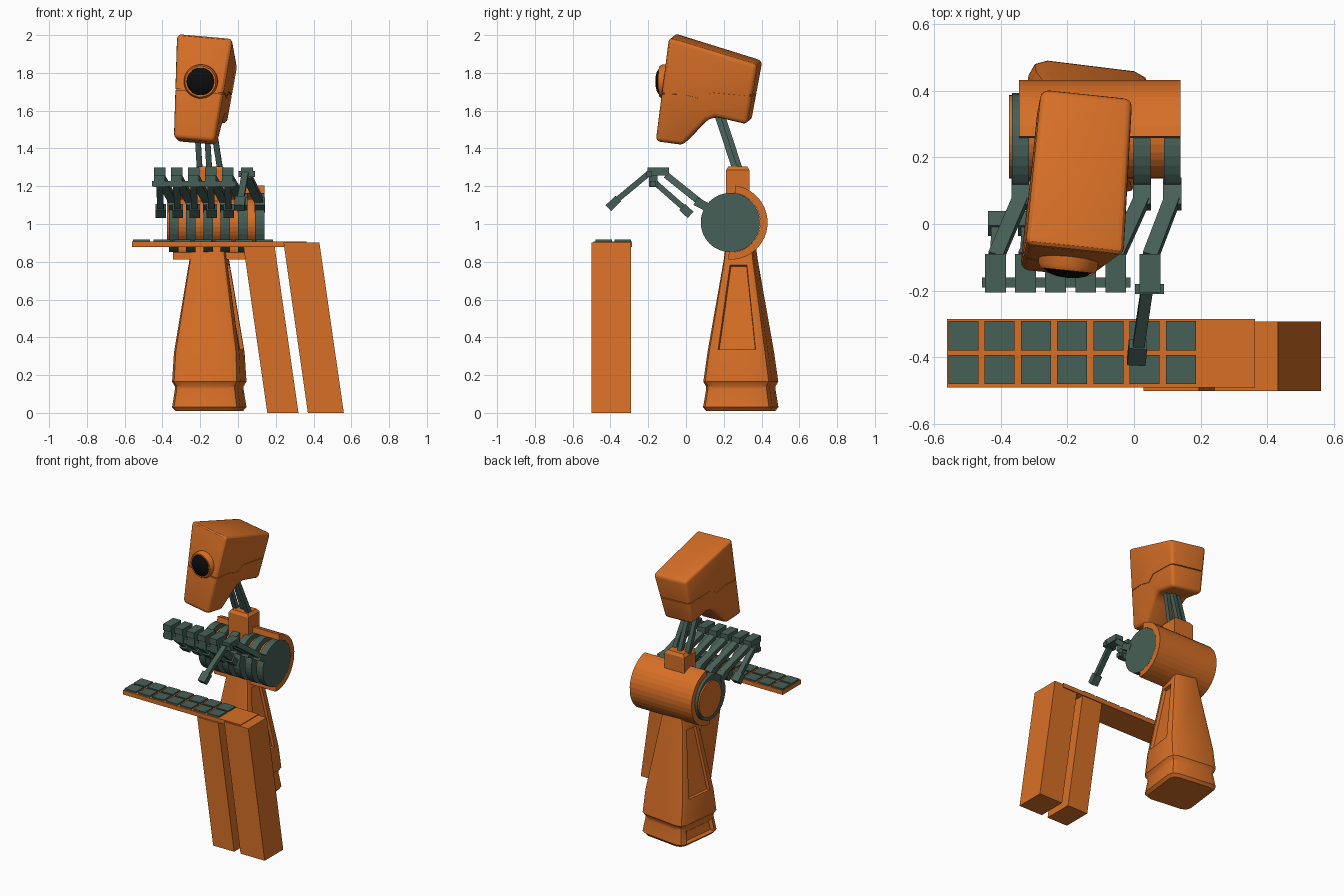
import bpy, bmesh
from math import sin, cos, pi, radians
from mathutils import Matrix, Vector

if "Cube" in bpy.data.objects:
    bpy.data.objects.remove(bpy.data.objects["Cube"])


def material(name, color):
    m = bpy.data.materials.new(name)
    m.use_nodes = True
    m.diffuse_color = color
    m.node_tree.nodes["Principled BSDF"].inputs["Base Color"].default_value = color
    return m


ORANGE = material("orange", (0.68, 0.16, 0.02, 1))
GREEN = material("dark green", (0.062, 0.115, 0.093, 1))
BLACK = material("black", (0.004, 0.004, 0.004, 1))


def finish(name, bm, mat, smooth=False, matrix=None):
    if matrix:
        bm.transform(matrix)
    bmesh.ops.recalc_face_normals(bm, faces=bm.faces)
    mesh = bpy.data.meshes.new(name)
    bm.to_mesh(mesh)
    bm.free()
    mesh.materials.append(mat)
    ob = bpy.data.objects.new(name, mesh)
    bpy.context.collection.objects.link(ob)
    if smooth:
        bpy.ops.object.select_all(action="DESELECT")
        ob.select_set(True)
        bpy.context.view_layer.objects.active = ob
        bpy.ops.object.shade_smooth_by_angle(angle=radians(30))
    return ob


def prism(profile, x0, x1):
    """Extrude a (y, z) outline along x."""
    bm = bmesh.new()
    face = bm.faces.new([bm.verts.new((x0, y, z)) for y, z in profile])
    new = bmesh.ops.extrude_face_region(bm, geom=[face])["geom"]
    bmesh.ops.translate(bm, vec=(x1 - x0, 0, 0),
                        verts=[v for v in new if isinstance(v, bmesh.types.BMVert)])
    return bm


def box(bm, lo, hi):
    lo, hi = Vector(lo), Vector(hi)
    m = Matrix.Translation((lo + hi) / 2) @ Matrix.Diagonal((*(hi - lo), 1))
    return bmesh.ops.create_cube(bm, size=1, matrix=m)["verts"]


def bar(bm, a, b, width, thick):
    """Square bar from a to b, its width along x."""
    a, b = Vector(a), Vector(b)
    d = (b - a).normalized()
    side = (Vector((1, 0, 0)) - d * d.x).normalized()
    rot = Matrix((side, d.cross(side), d)).transposed().to_4x4()
    bmesh.ops.create_cube(bm, size=1, matrix=Matrix.Translation((a + b) / 2) @ rot
                          @ Matrix.Diagonal((width, thick, (b - a).length, 1)))


def arc(cy, cz, r, a0, a1, n):
    return [(cy + r * cos(a0 + (a1 - a0) * i / n), cz + r * sin(a0 + (a1 - a0) * i / n))
            for i in range(n + 1)]


# Pedestal: rounded-square loft with recessed side panels
levels = [(0.01, 0.165, 0.17), (0.03, 0.182, 0.185), (0.125, 0.168, 0.17),
          (0.14, 0.168, 0.17), (0.165, 0.182, 0.184), (0.32, 0.174, 0.162),
          (0.80, 0.10, 0.083), (0.90, 0.085, 0.07)]
bm = bmesh.new()
rings = []
for z, hx, hy in levels:
    r = 0.28 * min(hx, hy)
    ring = []
    for c in range(4):
        sx, sy = (1, -1, -1, 1)[c], (1, 1, -1, -1)[c]
        for k in range(3):
            a = c * pi / 2 + k * pi / 4
            ring.append(bm.verts.new((sx * (hx - r) + r * cos(a), sy * (hy - r) + r * sin(a), z)))
    rings.append(ring)
panels, notch = [], []
for j in range(len(rings) - 1):
    lower, upper = rings[j], rings[j + 1]
    for i in range(12):
        k = (i + 1) % 12
        f = bm.faces.new((lower[i], lower[k], upper[k], upper[i]))
        if i in (5, 11) and levels[j][0] == 0.32:
            panels.append(f)
        if i == 5 and j == 1:
            notch.append(f)
bm.faces.new(rings[0][::-1])
bm.faces.new(rings[-1])
bm.normal_update()
bmesh.ops.inset_individual(bm, faces=panels, thickness=0.022)
bmesh.ops.inset_individual(bm, faces=panels, thickness=0.006, depth=-0.02)
bmesh.ops.inset_individual(bm, faces=notch, thickness=0.026, depth=-0.015)
finish("pedestal", bm, ORANGE, True,
       Matrix.Translation((-0.152, 0.29, 0)) @ Matrix.Rotation(radians(-7), 4, "Z"))

# Shoulder barrel: back shell, core and six discs
CY, CZ = 0.235, 1.008
shell = arc(CY, CZ, 0.197, radians(82), radians(-93), 18) \
    + arc(CY, CZ, 0.158, radians(-93), radians(82), 18)
finish("barrel_shell", prism(shell, -0.345, 0.14), ORANGE)
finish("barrel_core", prism(arc(0.262, CZ, 0.125, 0, 2 * pi, 32)[:-1], -0.375, 0.135), ORANGE)
for i in range(6):
    x = 0.115 - 0.091 * i
    disc = arc(CY, CZ, 0.157, 0, 2 * pi, 32)[:-1]
    finish(f"barrel_disc_{i + 1}", prism(disc, x - 0.025, x + 0.025), GREEN)

# Arms: one per disc, the first finger reaching forward, the rest folded back
for i in range(6):
    x = 0.115 - 0.091 * i
    hx = 0.048 if i == 0 else 0.035 - 0.09 * i
    bm = bmesh.new()
    bar(bm, (x, 0.13, 1.08), (x, 0.05, 1.12), 0.055, 0.045)
    bar(bm, (x, 0.075, 1.115), (hx, -0.10, 1.255), 0.045, 0.035)
    box(bm, (hx - 0.031, -0.205, 1.258), (hx + 0.031, -0.09, 1.30))
    if i == 0:
        box(bm, (hx - 0.045, -0.21, 1.25), (hx + 0.042, -0.18, 1.28))
        bar(bm, (hx - 0.01, -0.20, 1.265), (0.012, -0.375, 1.12), 0.035, 0.03)
        bar(bm, (0.012, -0.36, 1.133), (0.007, -0.41, 1.085), 0.055, 0.042)
    else:
        box(bm, (hx - 0.029, -0.195, 1.195), (hx + 0.029, -0.15, 1.265))
        bar(bm, (hx, -0.165, 1.22), (hx + 0.005, 0.0, 1.075), 0.035, 0.03)
        bar(bm, (hx + 0.005, -0.02, 1.09), (hx + 0.005, 0.024, 1.048), 0.055, 0.045)
    finish(f"arm_{i + 1}", bm, GREEN)
bm = bmesh.new()
box(bm, (-0.455, -0.19, 1.198), (-0.01, -0.16, 1.228))
finish("knuckle_rod", bm, GREEN)

# Neck collar and rods
bm = bmesh.new()
box(bm, (-0.222, 0.212, 1.12), (-0.066, 0.336, 1.285))
top = [f for f in bm.faces if f.normal.z > 0.9]
ext = bmesh.ops.extrude_face_region(bm, geom=top)["geom"]
for v in (v for v in ext if isinstance(v, bmesh.types.BMVert)):
    v.co = Vector((-0.144, 0.274, 0)) + Vector(((v.co.x + 0.144) * 0.8, (v.co.y - 0.274) * 0.8, 1.305))
bmesh.ops.delete(bm, geom=top, context="FACES_ONLY")
finish("neck_collar", bm, ORANGE, False)
bm = bmesh.new()
for low, high, y in ((-0.203, -0.222, 0.27), (-0.152, -0.172, 0.285), (-0.095, -0.145, 0.26)):
    bar(bm, (low, y, 1.29), (high, y - 0.105, 1.61), 0.03, 0.03)
finish("neck_rods", bm, GREEN)

# Head: tapered, bevelled extrusion, turned and tilted, with a seam around it
PIVOT = Vector((-0.18, 0.12, 1.72))
HEAD = (Matrix.Translation(PIVOT) @ Matrix.Rotation(radians(-6), 4, "Z")
        @ Matrix.Rotation(radians(5), 4, "Y") @ Matrix.Translation(-PIVOT))
outline = [(-0.075, 2.0), (0.395, 1.855), (0.335, 1.535), (0.165, 1.575), (0.115, 1.555),
           (-0.01, 1.425), (-0.155, 1.445)]


def head_shape():
    bm = prism(outline, -0.15, 0.15)
    for v in bm.verts:
        v.co.x = PIVOT.x + v.co.x * (1 - 0.48 * (2.0 - v.co.z))
    bmesh.ops.bevel(bm, geom=bm.edges[:], offset=0.024, segments=3, profile=0.5, affect="EDGES")
    return bm


seam = [(-0.3, 1.705), (0.0, 1.70), (0.09, 1.675), (0.15, 1.71), (0.5, 1.675)]
band = [(y, z + 0.003) for y, z in seam] + [(y, z - 0.003) for y, z in seam[::-1]]
cutter = finish("seam_cutter", prism(band, -0.6, 0.3), ORANGE, False, HEAD)
cutter.hide_render = True
head = finish("head", head_shape(), ORANGE, True, HEAD)
cut = head.modifiers.new("seam", "BOOLEAN")
cut.operation, cut.solver, cut.object = "DIFFERENCE", "EXACT", cutter
bpy.ops.object.modifier_apply(modifier=cut.name)
bpy.data.objects.remove(cutter)
shrink = Matrix.Translation(PIVOT) @ Matrix.Scale(0.965, 4) @ Matrix.Translation(-PIVOT)
finish("head_core", head_shape(), ORANGE, True, HEAD @ shrink)

# Eye: stepped ring and domed lens
EYE = HEAD @ Matrix.Translation((-0.175, 0, 1.755)) @ Matrix.Rotation(radians(90), 4, "X")


def turned(name, pts, mat):
    """Lathe an (r, depth) profile around the eye axis."""
    bm = bmesh.new()
    vs = [bm.verts.new((r, 0, d)) for r, d in pts]
    edges = [bm.edges.new(p) for p in zip(vs, vs[1:])]
    bmesh.ops.spin(bm, geom=vs + edges, axis=(0, 0, 1), cent=(0, 0, 0), angle=2 * pi, steps=32)
    bmesh.ops.remove_doubles(bm, verts=bm.verts, dist=0.0005)
    finish(name, bm, mat, True, EYE)


turned("eye_ring", [(0.09, 0.06), (0.09, 0.125), (0.082, 0.14), (0.073, 0.14), (0.073, 0.10)], ORANGE)
turned("eye_lens", [(0.074, 0.12), (0.072, 0.141), (0.055, 0.153), (0.03, 0.16), (0, 0.162)], BLACK)

# Bench: top plate, two slanted legs and a grid of pads
bm = bmesh.new()
box(bm, (-0.56, -0.49, 0.878), (0.363, -0.285, 0.908))
finish("bench_top", bm, ORANGE)
for name, x0, x1, top in (("inner_leg", 0.155, 0.32, 0.88), ("outer_leg", 0.37, 0.56, 0.903)):
    bm = bmesh.new()
    for v in box(bm, (x0, -0.50, 0), (x1, -0.292, top)):
        v.co.x -= v.co.z * 0.143
    finish(name, bm, ORANGE)
bm = bmesh.new()
for i in range(7):
    for y in (-0.48, -0.379):
        x = -0.556 + 0.1086 * i
        box(bm, (x, y, 0.90), (x + 0.09, y + 0.088, 0.918))
finish("bench_pads", bm, GREEN)
